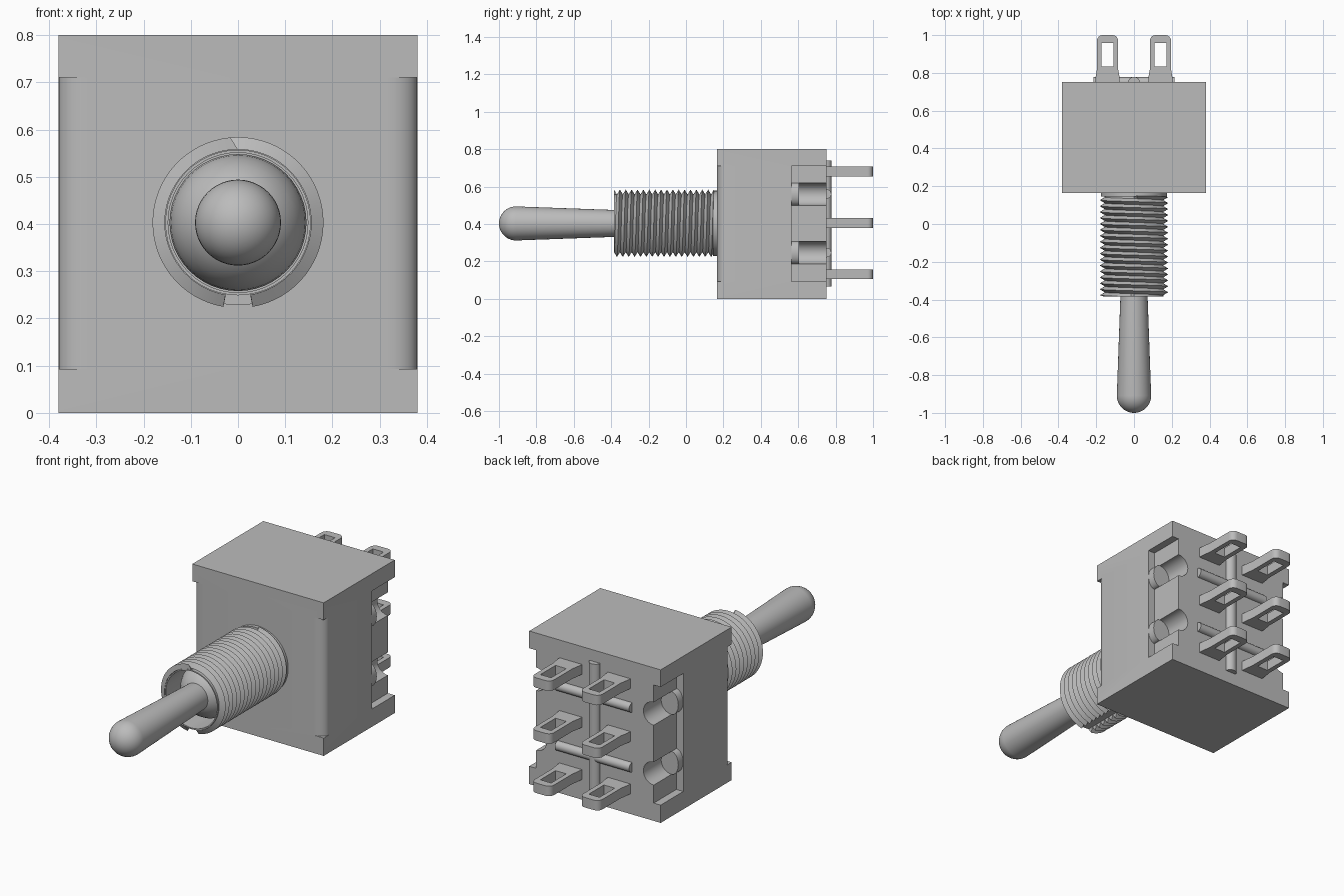
import bpy
import bmesh
from math import pi, sin, cos, radians
from mathutils import Matrix

cube = bpy.data.objects.get("Cube")
if cube:
    bpy.data.objects.remove(cube, do_unlink=True)

GREY = (0.5, 0.5, 0.5, 1)
grey = bpy.data.materials.new("plain grey")
grey.use_nodes = True
grey.diffuse_color = GREY
grey.node_tree.nodes["Principled BSDF"].inputs["Base Color"].default_value = GREY

AXIS_Z = 0.403            # height of the bushing and lever axis
FRONT, BACK = 0.165, 0.752
HALF_W, HEIGHT = 0.38, 0.8
LOW, HIGH = 0.093, 0.71   # inner faces of the end caps
BAYS = (0.247, 0.56)      # heights of the side channels and back ribs


def finish(name, bm, recalc=True):
    bmesh.ops.remove_doubles(bm, verts=bm.verts, dist=1e-5)
    if recalc:
        bmesh.ops.recalc_face_normals(bm, faces=bm.faces)
    mesh = bpy.data.meshes.new(name)
    bm.to_mesh(mesh)
    bm.free()
    mesh.materials.append(grey)
    obj = bpy.data.objects.new(name, mesh)
    bpy.context.collection.objects.link(obj)
    return obj


def activate(obj):
    bpy.ops.object.select_all(action="DESELECT")
    obj.select_set(True)
    bpy.context.view_layer.objects.active = obj


def smooth(obj):
    activate(obj)
    bpy.ops.object.shade_smooth_by_angle(angle=radians(30))


def prism(name, outline, z0, z1):
    """Extrude an x-y outline upward."""
    bm = bmesh.new()
    face = bm.faces.new([bm.verts.new((x, y, z0)) for x, y in outline])
    top = bmesh.ops.extrude_face_region(bm, geom=[face])
    verts = [v for v in top["geom"] if isinstance(v, bmesh.types.BMVert)]
    bmesh.ops.translate(bm, verts=verts, vec=(0, 0, z1 - z0))
    return finish(name, bm)


def box(name, x0, x1, y0, y1, z0, z1):
    return prism(name, [(x0, y0), (x1, y0), (x1, y1), (x0, y1)], z0, z1)


def rod(name, centre, axis, length, rx, ry):
    """Elliptic cylinder along the x, y or z axis."""
    bm = bmesh.new()
    bmesh.ops.create_cone(bm, cap_ends=True, segments=32, radius1=1, radius2=1, depth=length)
    turn = {"x": Matrix.Rotation(pi / 2, 4, "Y"), "y": Matrix.Rotation(pi / 2, 4, "X"),
            "z": Matrix.Identity(4)}[axis]
    bm.transform(Matrix.Translation(centre) @ turn @ Matrix.Diagonal((rx, ry, 1, 1)))
    return finish(name, bm)


def lathe(name, profile, segments=48):
    """Spin (radius, y) points round the lever axis."""
    bm = bmesh.new()
    verts = [bm.verts.new((r, y, AXIS_Z)) for r, y in profile]
    edges = [bm.edges.new(pair) for pair in zip(verts, verts[1:])]
    bmesh.ops.spin(bm, geom=verts + edges, cent=(0, 0, AXIS_Z), axis=(0, 1, 0),
                   angle=2 * pi, steps=segments)
    obj = finish(name, bm)
    smooth(obj)
    return obj


def cut(obj, cutter):
    cutter.hide_render = True
    mod = obj.modifiers.new("cut", "BOOLEAN")
    mod.operation, mod.solver, mod.object = "DIFFERENCE", "EXACT", cutter
    activate(obj)
    bpy.ops.object.modifier_apply(modifier=mod.name)
    bpy.data.objects.remove(cutter, do_unlink=True)


# Housing with rounded front edges, side recesses and round channels
housing = box("housing", -HALF_W, HALF_W, FRONT, BACK, 0, HEIGHT)
floor_x = HALF_W - 0.04
for side in (-1, 1):
    arc = [(HALF_W - 0.062 * (1 - sin(t)), FRONT + 0.045 * (1 - cos(t)))
           for t in (i * pi / 16 for i in range(9))]
    corner = arc + [(0.42, arc[-1][1]), (0.42, 0.1), (arc[0][0], 0.1)]
    cut(housing, prism("edge_cutter", [(side * x, y) for x, y in corner], LOW, HIGH))
    ends = sorted((side * floor_x, side * 0.5))
    cut(housing, box("recess_cutter", *ends, 0.565, 0.9, LOW, HIGH))
    for z in BAYS:
        cut(housing, rod("channel_cutter", (side * floor_x, 0.755, z), "y", 0.3, 0.06, 0.06))
        smooth(rod("side_boss", (side * floor_x, 0.585, z), "y", 0.04, 0.039, 0.06))
smooth(housing)

# Half-round ribs on the back
smooth(rod("vertical_rib", (0, BACK, 0.403), "z", 0.675, 0.03, 0.027))
for z in BAYS:
    smooth(rod("cross_rib", (0, BACK, z), "x", 0.43, 0.025, 0.025))

# Six solder terminals with eyelets
half, tip, r = 0.056, 1.0, 0.03
right = [(0.066, BACK - 0.01), (0.062, 0.785), (half, 0.82)]
right += [(half - r + r * cos(t), tip - r + r * sin(t)) for t in (i * pi / 12 for i in range(7))]
terminal = prism("terminal", right + [(-x, y) for x, y in reversed(right)], -0.026, 0.026)
cut(terminal, box("eyelet_cutter", -0.031, 0.031, 0.833, 0.958, -0.1, 0.1))
smooth(terminal)
spots = [(x, z) for x in (-0.14, 0.14) for z in (0.131, 0.405, 0.681)]
for i, (x, z) in enumerate(spots):
    pin = terminal
    if i:
        pin = terminal.copy()
        bpy.context.collection.objects.link(pin)
    pin.location = (x, 0, z)

# Bushing core and collar
start, stop, root, crest = -0.385, 0.15, 0.155, 0.181
lathe("bushing_core", [(root - 0.001, start), (root - 0.001, FRONT), (0.148, FRONT),
                       (0.148, start), (root - 0.001, start)])
lathe("bushing_collar", [(0, stop - 0.005), (0.175, stop - 0.005), (0.175, FRONT + 0.01),
                         (0, FRONT + 0.01)])

# Helical thread with a keyway along the bottom
turns, key = 17, 0.17
pitch = (stop - start) / turns
steps = 64
sweep = [key + 0.002 + i * (2 * pi - 2 * key - 0.004) / steps for i in range(steps + 1)]
angles = [0, key - 0.002] + sweep + [2 * pi - key + 0.002, 2 * pi]
bm = bmesh.new()
columns = []
for a in angles:
    column = []
    for j in range(-3, 2 * turns + 2):
        y = start + pitch * (j / 2 + a / (2 * pi))
        inside = start < y < stop
        in_key = a < key or a > 2 * pi - key
        rad = crest if j % 2 and inside and not in_key else root
        y = min(max(y, start), stop)
        column.append(bm.verts.new((rad * sin(a), y, AXIS_Z - rad * cos(a))))
    columns.append(column)
for a, b in zip(columns, columns[1:]):
    for j in range(len(a) - 1):
        bm.faces.new((a[j], a[j + 1], b[j + 1], b[j]))
bmesh.ops.dissolve_degenerate(bm, edges=bm.edges, dist=1e-5)
smooth(finish("bushing_thread", bm, recalc=False))

# Pivot ball inside the bushing
ball = [(0.145 * sin(t), -0.225 - 0.145 * cos(t)) for t in (i * pi / 16 for i in range(17))]
lathe("pivot_ball", ball)

# Toggle lever with a round tip
r = 0.091
dome = [(r * sin(t), r - 1 - r * cos(t)) for t in (i * pi / 20 for i in range(11))]
lathe("toggle_lever", dome + [(0.072, -0.385), (0.068, -0.25), (0, -0.25)])
